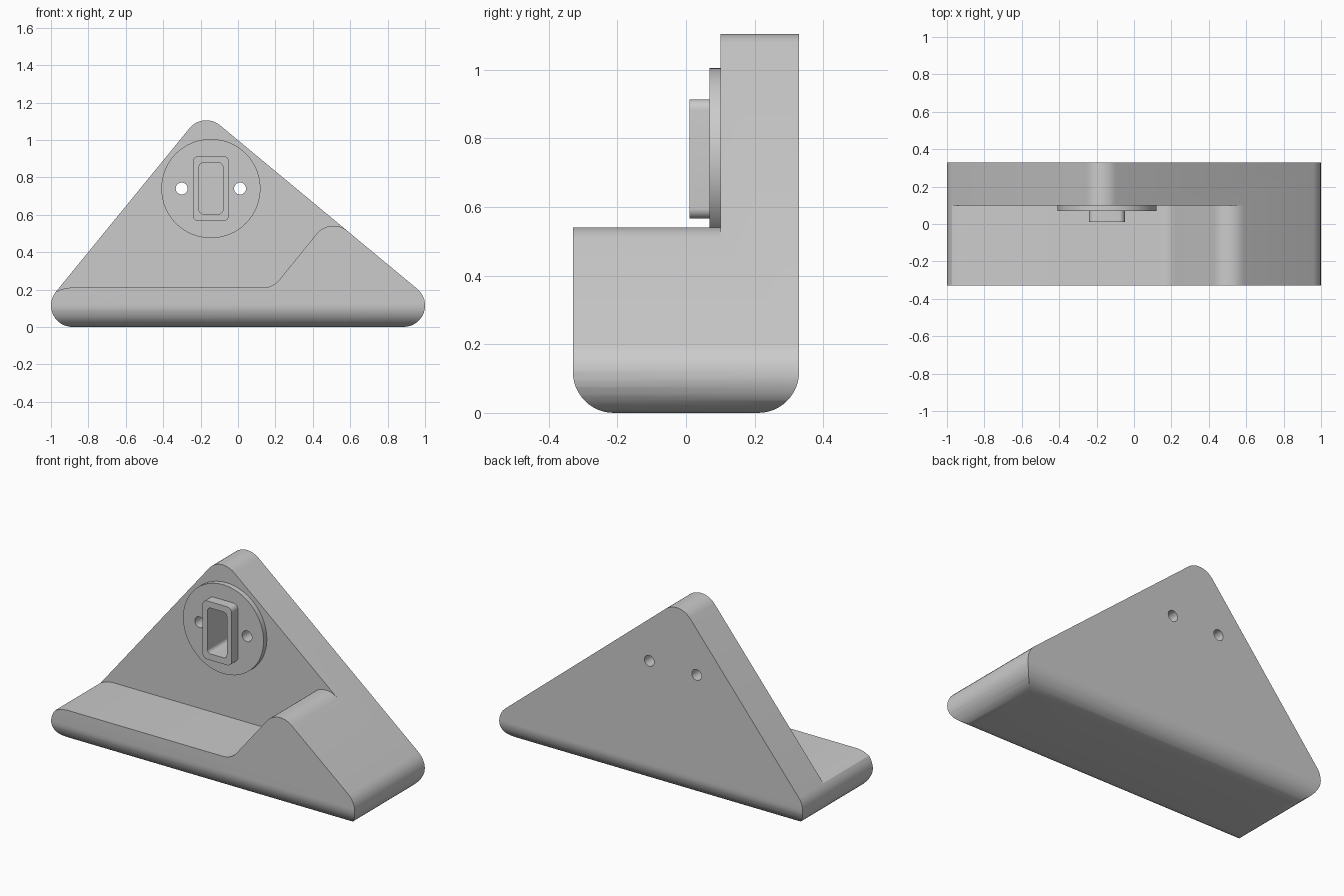
import bpy, bmesh, math

if "Cube" in bpy.data.objects:
    bpy.data.objects.remove(bpy.data.objects["Cube"], do_unlink=True)

grey = bpy.data.materials.new("light grey plastic")
colour = (0.6, 0.6, 0.6, 1)
grey.diffuse_color = colour
grey.use_nodes = True
grey.node_tree.nodes["Principled BSDF"].inputs["Base Color"].default_value = colour


def arc(cx, cz, r, a0, a1, n=12):
    """Points on an arc, angles in degrees."""
    angles = [math.radians(a0 + (a1 - a0) * i / n) for i in range(n + 1)]
    return [(cx + r * math.cos(a), cz + r * math.sin(a)) for a in angles]


def rounded_rect(x0, x1, z0, z1, r):
    return (arc(x1 - r, z1 - r, r, 0, 90, 8) + arc(x0 + r, z1 - r, r, 90, 180, 8)
            + arc(x0 + r, z0 + r, r, 180, 270, 8) + arc(x1 - r, z0 + r, r, 270, 360, 8))


def prism(name, points, start, end, axis="y"):
    """Extrude a closed profile along y (points are x, z) or x (points are y, z)."""
    place = (lambda p, t: (p[0], t, p[1])) if axis == "y" else (lambda p, t: (t, p[0], p[1]))
    bm = bmesh.new()
    face = bm.faces.new([bm.verts.new(place(p, start)) for p in points])
    moved = bmesh.ops.extrude_face_region(bm, geom=[face])["geom"]
    shift = (0, end - start, 0) if axis == "y" else (end - start, 0, 0)
    bmesh.ops.translate(bm, vec=shift, verts=[v for v in moved if isinstance(v, bmesh.types.BMVert)])
    bmesh.ops.recalc_face_normals(bm, faces=bm.faces)
    mesh = bpy.data.meshes.new(name)
    bm.to_mesh(mesh)
    bm.free()
    mesh.materials.append(grey)
    obj = bpy.data.objects.new(name, mesh)
    bpy.context.collection.objects.link(obj)
    return obj


def boolean(obj, cutter, operation="DIFFERENCE"):
    mod = obj.modifiers.new("cut", "BOOLEAN")
    mod.object, mod.operation, mod.solver = cutter, operation, "EXACT"
    bpy.context.view_layer.objects.active = obj
    bpy.ops.object.modifier_apply(modifier=mod.name)


R = 0.115            # common corner radius
CX, CZ = -0.145, 0.74  # centre of the round mount
RIGHT, LEFT = 50.3, 140.7  # outward directions of the two sloping sides

# Triangular body with rounded corners
body = prism("stand_body", arc(0.885, R, R, -90, RIGHT) + arc(-0.17, 0.99, R, RIGHT, LEFT)
             + arc(-0.885, R, R, LEFT, 270), -0.5, 0.5)

# Helpers: rounded lower edges, and the open space above the front shelf
lower_edges = prism("lower_edge_cutter", arc(-0.21, 0.12, 0.12, 180, 270)
                    + arc(0.21, 0.12, 0.12, 270, 360) + [(0.33, 1.3), (-0.33, 1.3)], -1.2, 1.2, "x")
shelf_space = prism("shelf_cutter", [(-1.2, 0.187), (-0.975, 0.187), (-0.94, 0.203), (-0.9, 0.21)]
                    + arc(0.132, 0.21 + R, R, 270, 360 + LEFT - 180)
                    + arc(0.51, 0.426, R, LEFT, 50)
                    + [(0.7, 0.55), (0.7, 1.3), (-1.2, 1.3)], -0.6, 0.1)
boolean(body, lower_edges, "INTERSECT")
boolean(body, shelf_space)

# Round mounting disc and hollow rectangular holder
disc = prism("mount_disc", arc(CX, CZ, 0.265, 0, 360, 64)[:-1], 0.069, 0.104)
holder = prism("holder_block", rounded_rect(-0.241, -0.049, 0.566, 0.914, 0.03), 0.01, 0.072)

# Pocket and two screw holes
pocket = prism("pocket_cutter", rounded_rect(-0.208, -0.081, 0.604, 0.877, 0.022), -0.1, 0.26)
holes = [prism("screw_hole_cutter", arc(CX + dx, CZ, 0.032, 0, 360, 32)[:-1], -0.1, 0.5)
         for dx in (-0.156, 0.156)]
for part in (body, disc):
    for cutter in [pocket] + holes:
        boolean(part, cutter)
boolean(holder, pocket)

for cutter in [lower_edges, shelf_space, pocket] + holes:
    bpy.data.objects.remove(cutter, do_unlink=True)

# Smooth curves, keep corners sharp
bpy.ops.object.select_all(action="DESELECT")
for part in (body, disc, holder):
    part.select_set(True)
bpy.context.view_layer.objects.active = body
bpy.ops.object.shade_smooth_by_angle(angle=math.radians(30))
